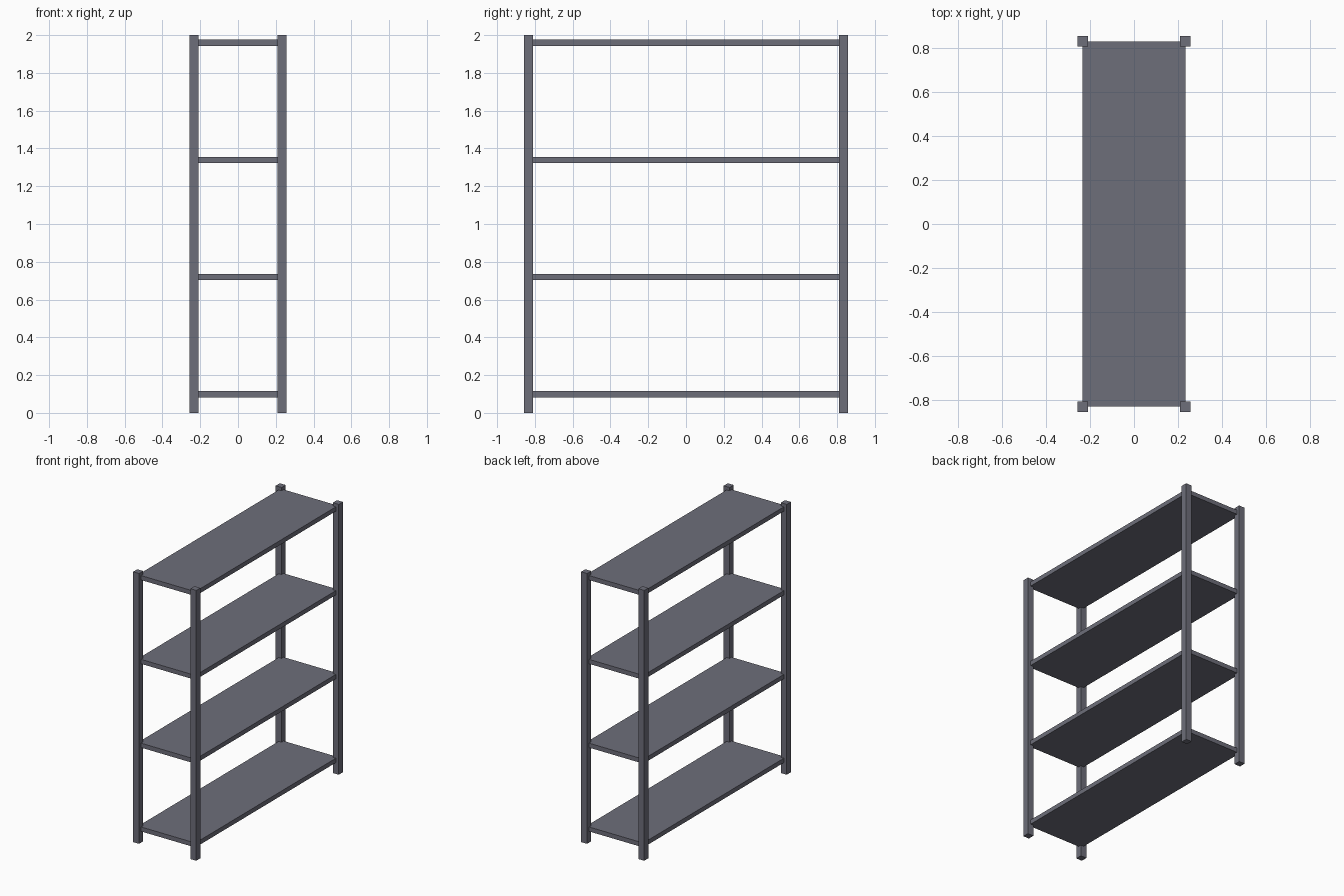
import bpy

if "Cube" in bpy.data.objects:
    bpy.data.objects.remove(bpy.data.objects["Cube"])

# One flat colour for the whole rack
steel = bpy.data.materials.new("grey_steel")
steel.diffuse_color = (0.155, 0.157, 0.195, 1.0)
steel.use_nodes = True
steel.node_tree.nodes["Principled BSDF"].inputs["Base Color"].default_value = steel.diffuse_color


def box(name, center, size):
    bpy.ops.mesh.primitive_cube_add(size=1, location=center)
    obj = bpy.context.object
    obj.name = name
    obj.scale = size
    bpy.ops.object.transform_apply(location=False, rotation=False, scale=True)
    obj.data.materials.append(steel)
    return obj


HALF_X, HALF_Y = 0.234, 0.833   # post centres, also the shelf edges
POST = 0.048

# Four square corner posts
for sy, depth in ((-1, "front"), (1, "back")):
    for sx, side in ((-1, "left"), (1, "right")):
        box(f"{depth}_{side}_post", (sx * HALF_X, sy * HALF_Y, 1.0), (POST, POST, 2.0))

# Four evenly spaced shelves reaching the middle of the posts
for i in range(4):
    box(f"shelf_{i + 1}", (0, 0, 0.099 + 0.62 * i), (2 * HALF_X, 2 * HALF_Y, 0.033))
